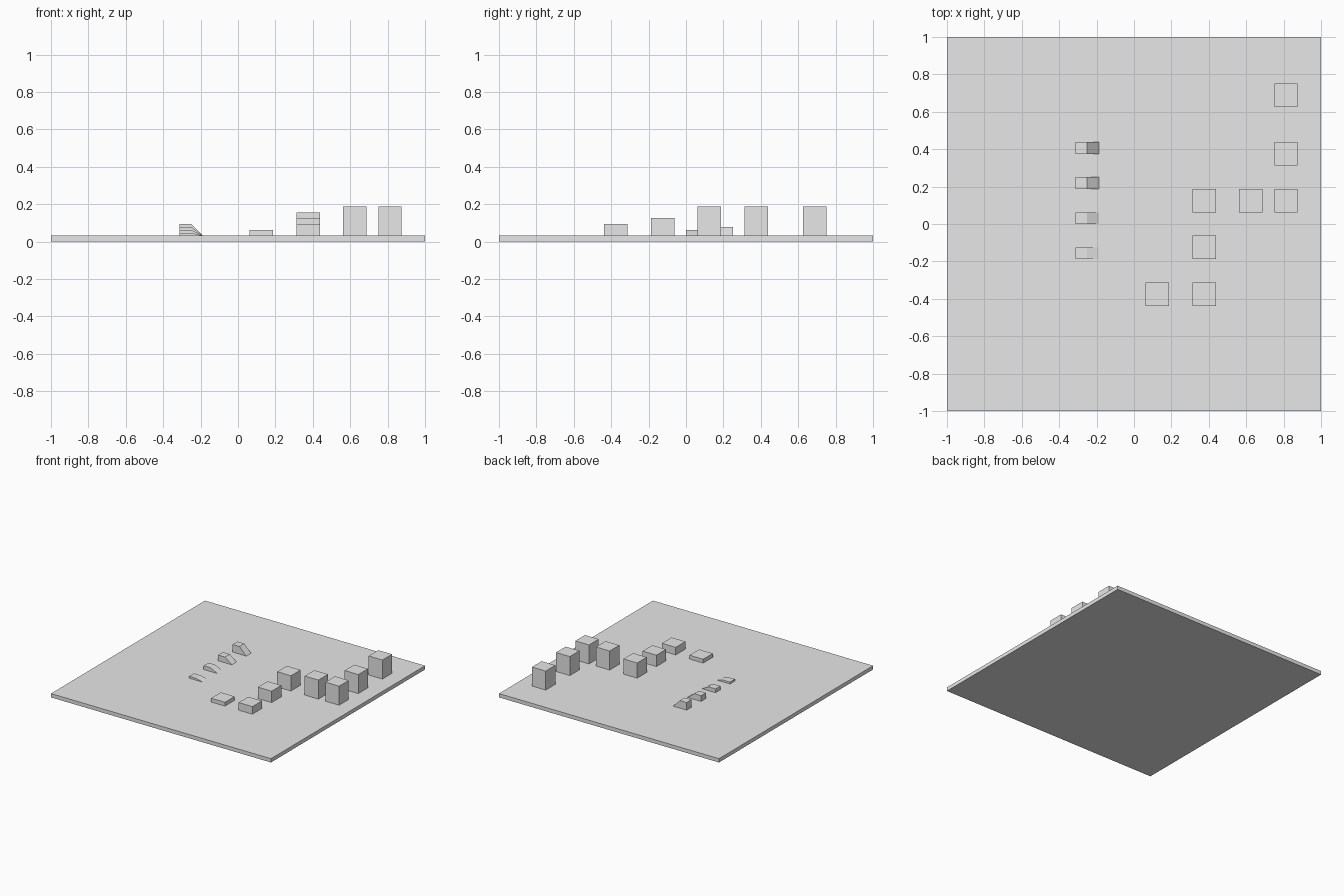
import bpy
import bmesh

cube = bpy.data.objects.get("Cube")
if cube:
    bpy.data.objects.remove(cube, do_unlink=True)

U = 1 / 32  # layout module; the slab is one module thick

grey = bpy.data.materials.new("light_grey")
grey.use_nodes = True
grey.diffuse_color = (0.8, 0.8, 0.8, 1)
grey.node_tree.nodes["Principled BSDF"].inputs["Base Color"].default_value = (0.8, 0.8, 0.8, 1)


def prism(name, profile, y0, depth):
    """Extrude an XZ profile along +y; all measures in modules."""
    bm = bmesh.new()
    face = bm.faces.new([bm.verts.new((x * U, y0 * U, z * U)) for x, z in profile])
    moved = bmesh.ops.extrude_face_region(bm, geom=[face])["geom"]
    verts = [v for v in moved if isinstance(v, bmesh.types.BMVert)]
    bmesh.ops.translate(bm, verts=verts, vec=(0, depth * U, 0))
    bmesh.ops.recalc_face_normals(bm, faces=bm.faces)
    mesh = bpy.data.meshes.new(name)
    bm.to_mesh(mesh)
    bm.free()
    mesh.materials.append(grey)
    obj = bpy.data.objects.new(name, mesh)
    bpy.context.collection.objects.link(obj)
    return obj


def box(name, x, y, z, width, depth, height):
    profile = [(x, z), (x + width, z), (x + width, z + height), (x, z + height)]
    return prism(name, profile, y, depth)


# Ground slab
box("ground_slab", -32, -32, 0, 64, 64, 1)

# Square blocks, rising along the path: corner x, corner y, height
blocks = [(2, -14, 1), (10, -14, 2), (10, -6, 3), (10, 2, 4),
          (18, 2, 5), (24, 2, 5), (24, 10, 5), (24, 20, 5)]
for i, (x, y, height) in enumerate(blocks, 1):
    box(f"step_block_{i}", x, y, 1, 4, 4, height)

# Row of wedges with a flat top and a slope down to the slab, each steeper
for i in range(4):
    top = 1.5 + i * 0.5
    profile = [(-10, 1), (-6, 1), (-8, top), (-10, top)]
    prism(f"ramp_{i + 1}", profile, -6 + i * 6, 2)
